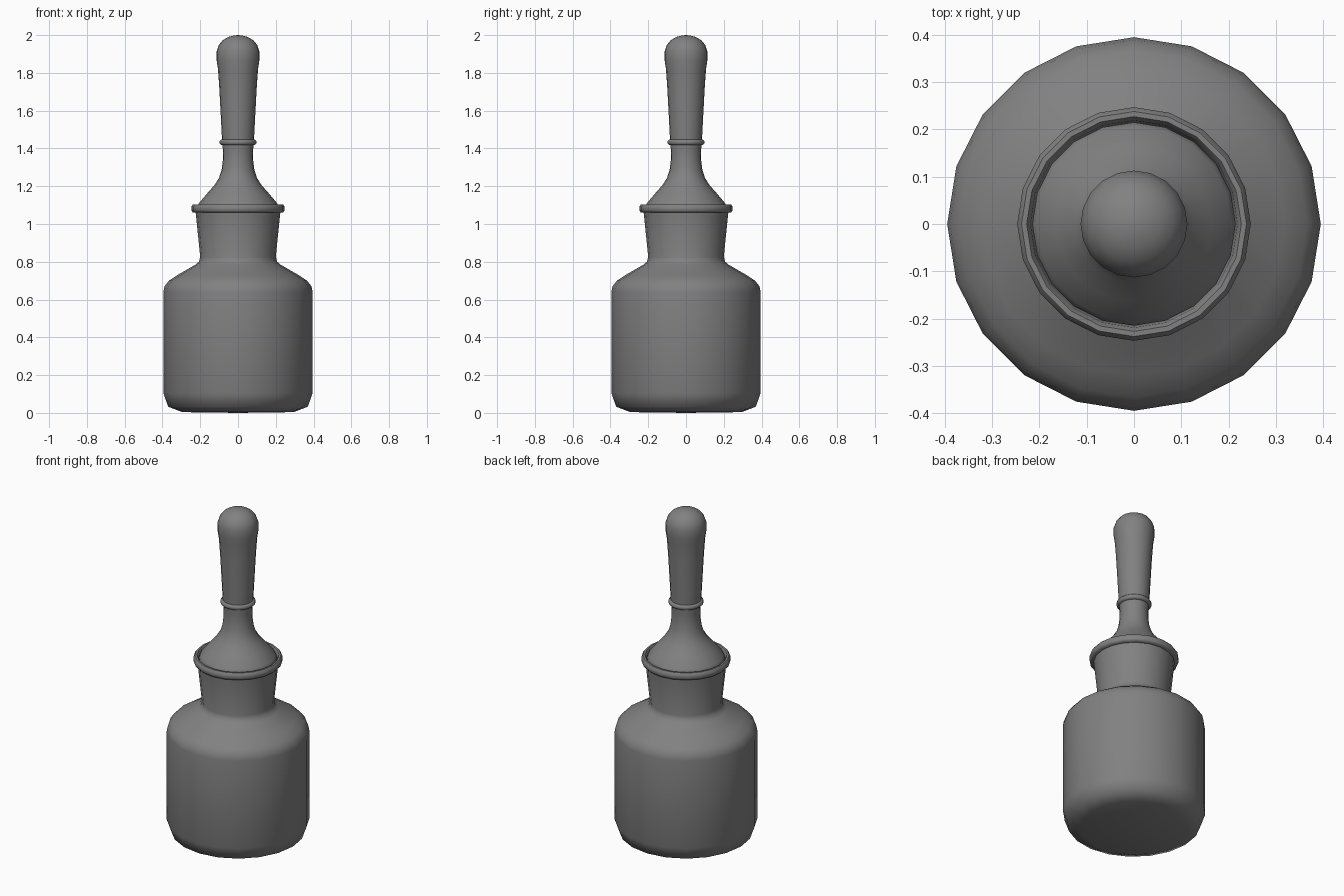
import bpy, bmesh, math

if "Cube" in bpy.data.objects:
    bpy.data.objects.remove(bpy.data.objects["Cube"])

SIDES = 20

# Dark grey shared by all parts
DARK = bpy.data.materials.new("dark_grey")
DARK.diffuse_color = (0.22, 0.22, 0.22, 1)
DARK.use_nodes = True
DARK.node_tree.nodes["Principled BSDF"].inputs["Base Color"].default_value = DARK.diffuse_color

def lathe(name, profile, angle=50):
    """Revolve an (radius, height) profile about z; zero radius makes a pole."""
    bm = bmesh.new()
    rings = []
    for r, z in profile:
        if r == 0:
            rings.append([bm.verts.new((0, 0, z))])
        else:
            rings.append([bm.verts.new((r * math.cos(2 * math.pi * i / SIDES),
                                        r * math.sin(2 * math.pi * i / SIDES), z))
                          for i in range(SIDES)])
    for a, b in zip(rings, rings[1:]):
        for i in range(SIDES):
            j = (i + 1) % SIDES
            if len(a) == 1:
                bm.faces.new((a[0], b[j], b[i]))
            elif len(b) == 1:
                bm.faces.new((a[i], a[j], b[0]))
            else:
                bm.faces.new((a[i], a[j], b[j], b[i]))
    bmesh.ops.recalc_face_normals(bm, faces=bm.faces)
    mesh = bpy.data.meshes.new(name)
    bm.to_mesh(mesh)
    bm.free()
    mesh.materials.append(DARK)
    ob = bpy.data.objects.new(name, mesh)
    bpy.context.collection.objects.link(ob)
    bpy.ops.object.select_all(action='DESELECT')
    ob.select_set(True)
    bpy.context.view_layer.objects.active = ob
    bpy.ops.object.shade_smooth_by_angle(angle=math.radians(angle))
    return ob

# Bottle: rounded base, shoulder, flared neck, rolled lip and neck bore
lathe("bottle", [
    (0, 0.0), (0.295, 0.004), (0.37, 0.033), (0.395, 0.105),
    (0.395, 0.64), (0.389, 0.67), (0.366, 0.70), (0.32, 0.73),
    (0.225, 0.785), (0.207, 0.80), (0.20, 0.825), (0.224, 1.06),
    (0.240, 1.062), (0.247, 1.072), (0.247, 1.092), (0.238, 1.104),
    (0.227, 1.104), (0.219, 1.092), (0.215, 1.06)])

# Stopper: bell-shaped collar rising into a slim stem
lathe("stopper", [
    (0, 1.06), (0.215, 1.06), (0.215, 1.095), (0.207, 1.11), (0.165, 1.16),
    (0.125, 1.205), (0.10, 1.245), (0.086, 1.29), (0.080, 1.34),
    (0.079, 1.38), (0.083, 1.425), (0.083, 1.44), (0, 1.44)])

# Bead between stem and bulb
lathe("bead", [
    (0.078, 1.417), (0.09, 1.419), (0.097, 1.426), (0.097, 1.438),
    (0.09, 1.446), (0.078, 1.448)])

# Squeeze bulb with a domed top
lathe("bulb", [
    (0, 1.435), (0.084, 1.435), (0.091, 1.57), (0.099, 1.72), (0.106, 1.82),
    (0.113, 1.865), (0.113, 1.915), (0.102, 1.947), (0.081, 1.973),
    (0.052, 1.99), (0.022, 1.998), (0, 2.0)])
